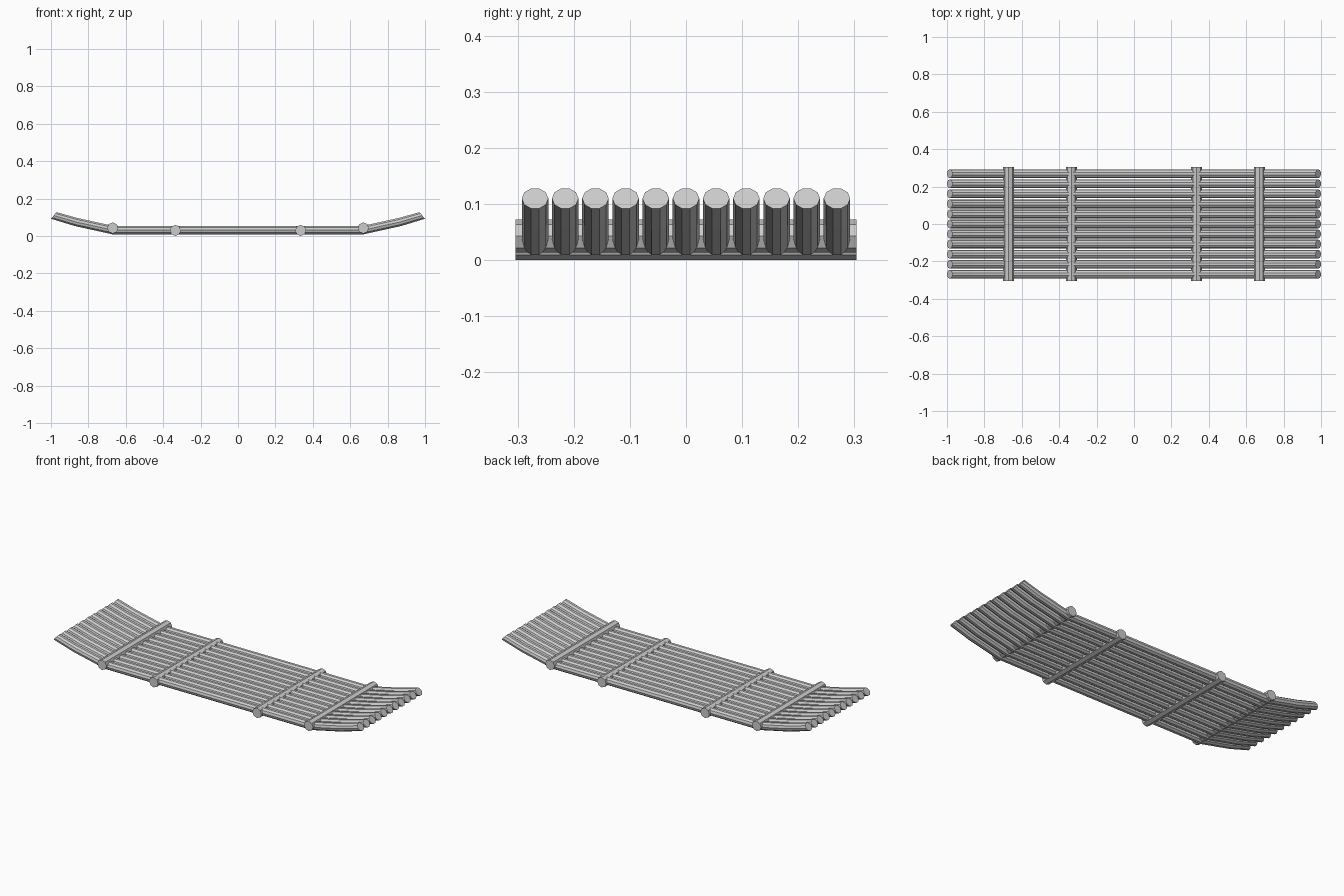
import bpy, bmesh, math
from mathutils import Vector

if "Cube" in bpy.data.objects:
    bpy.data.objects.remove(bpy.data.objects["Cube"])


def tube(name, rings, radius, sides, axis, phase):
    """Capped faceted tube through (x, y, z, tilt) rings, along x or y."""
    bm = bmesh.new()
    loops = []
    for x, y, z, tilt in rings:
        t = math.radians(tilt)
        if axis == 'x':
            u, v = Vector((0, 1, 0)), Vector((-math.sin(t), 0, math.cos(t)))
        else:
            u, v = Vector((1, 0, 0)), Vector((0, 0, 1))
        loop = []
        for i in range(sides):
            a = 2 * math.pi * (i + phase) / sides
            loop.append(bm.verts.new(Vector((x, y, z)) + radius * (u * math.cos(a) + v * math.sin(a))))
        loops.append(loop)
    for a, b in zip(loops, loops[1:]):
        for i in range(sides):
            j = (i + 1) % sides
            bm.faces.new((a[i], a[j], b[j], b[i]))
    bm.faces.new(loops[0])
    bm.faces.new(loops[-1])
    bmesh.ops.recalc_face_normals(bm, faces=bm.faces)
    mesh = bpy.data.meshes.new(name)
    bm.to_mesh(mesh)
    bm.free()
    obj = bpy.data.objects.new(name, mesh)
    bpy.context.collection.objects.link(obj)
    return obj


# Long poles, turned up at both ends
half = [(0.67, 0.032, 5), (0.865, 0.075, 17), (0.985, 0.110, 38)]
profile = [(-x, z, -t) for x, z, t in reversed(half)] + half
for k in range(11):
    y = (k - 5) * 0.0538
    tube(f"deck_pole_{k + 1}", [(x, y, z, t) for x, z, t in profile], 0.0237, 10, 'x', 0)

# Cross bars tying the poles together
for label, x, z in (("inner", 0.335, 0.030), ("outer", 0.67, 0.043)):
    for side, s in (("left", -1), ("right", 1)):
        tube(f"{label}_crossbar_{side}",
             [(s * x, -0.304, z, 0), (s * x, 0.304, z, 0)], 0.0295, 8, 'y', 0)
